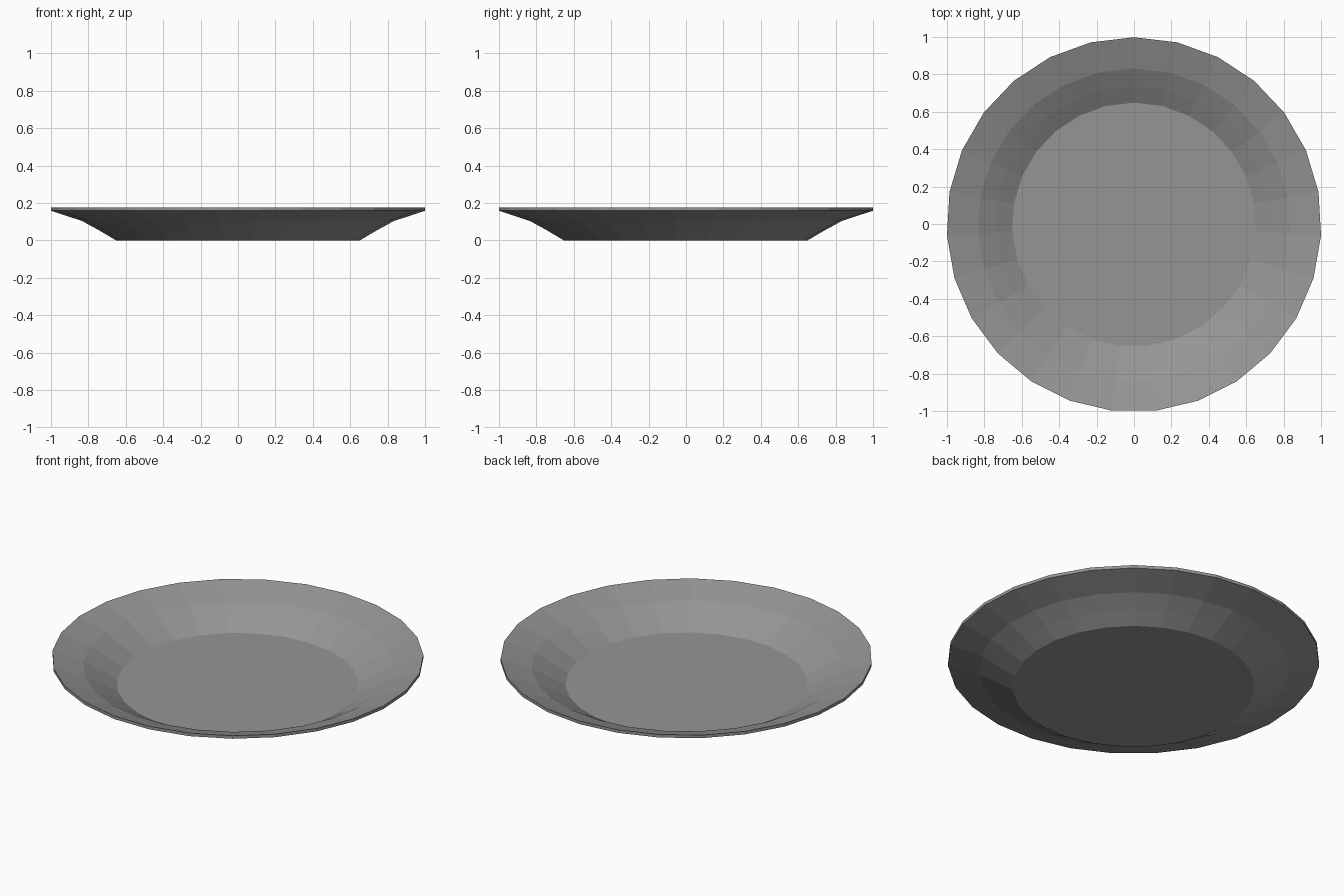
import bpy, bmesh
from math import sin, cos, tau

if "Cube" in bpy.data.objects:
    bpy.data.objects.remove(bpy.data.objects["Cube"])

SIDES = 27
THICKNESS = 0.018
# Underside profile from the foot to the rim: (radius, height)
UNDERSIDE = [(0.652, 0.0), (0.74, 0.052), (0.835, 0.104), (1.0017, 0.159)]
# Upper surface is the same curve raised by the thickness
profile = UNDERSIDE + [(r, z + THICKNESS) for r, z in reversed(UNDERSIDE)]
Y_SHIFT = -0.0034  # centres the odd-sided outline

bm = bmesh.new()


def ring(radius, z):
    # One point lies on the +y axis
    return [bm.verts.new((-radius * sin(tau * i / SIDES),
                          radius * cos(tau * i / SIDES) + Y_SHIFT, z))
            for i in range(SIDES)]


# Walls and rim
rings = [ring(r, z) for r, z in profile]
for a, b in zip(rings, rings[1:]):
    for i in range(SIDES):
        j = (i + 1) % SIDES
        bm.faces.new((a[i], a[j], b[j], b[i]))

# Flat base and flat eating surface
bm.faces.new(list(reversed(rings[0])))
bm.faces.new(rings[-1])
bmesh.ops.recalc_face_normals(bm, faces=bm.faces[:])

mesh = bpy.data.meshes.new("plate")
bm.to_mesh(mesh)
bm.free()
plate = bpy.data.objects.new("plate", mesh)
bpy.context.collection.objects.link(plate)

# Dark grey finish
dark_grey = bpy.data.materials.new("dark_grey")
dark_grey.diffuse_color = (0.3, 0.3, 0.3, 1)
dark_grey.use_nodes = True
dark_grey.node_tree.nodes["Principled BSDF"].inputs["Base Color"].default_value = dark_grey.diffuse_color
mesh.materials.append(dark_grey)
